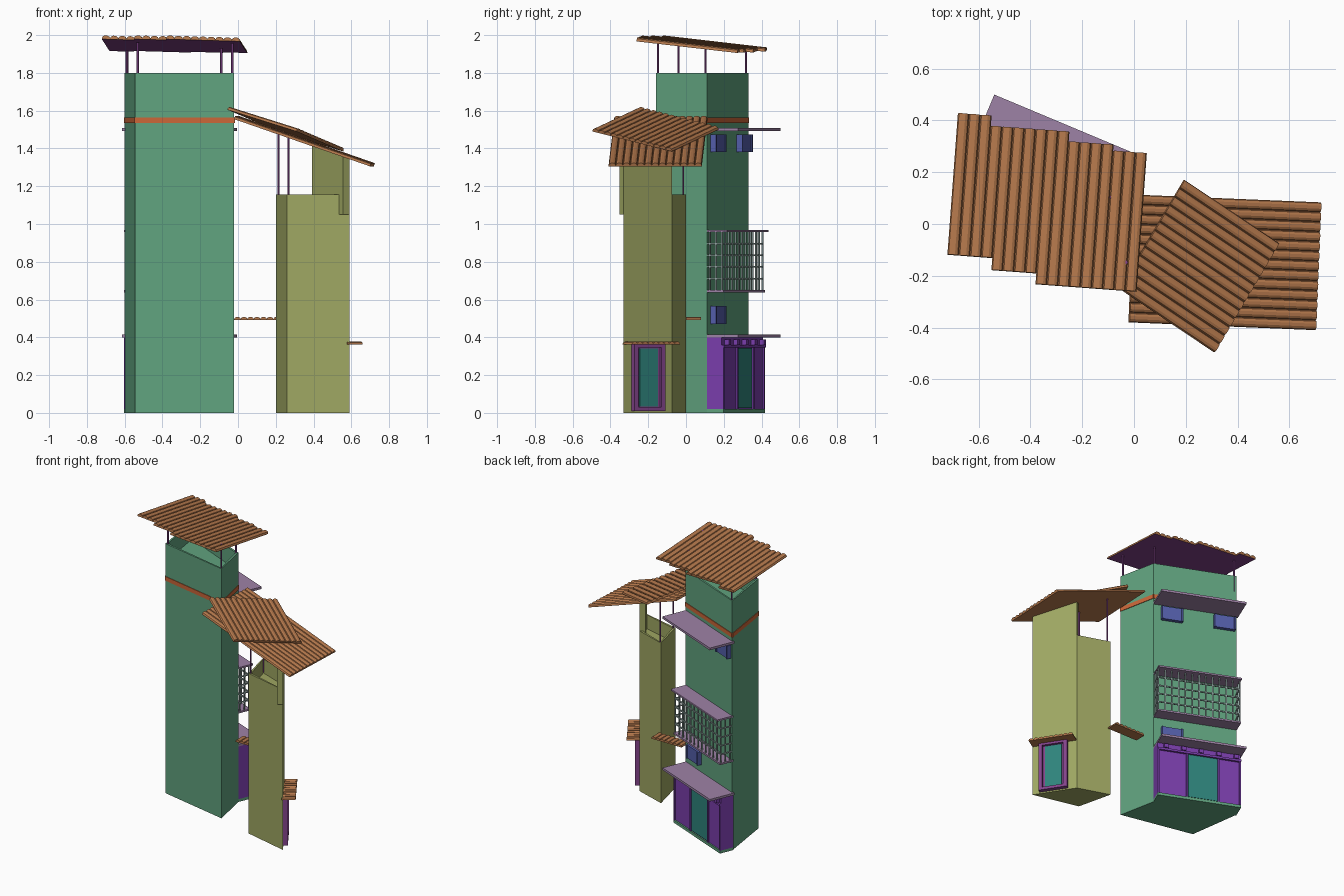
import bpy, bmesh, math
from mathutils import Vector

cube = bpy.data.objects.get("Cube")
if cube:
    bpy.data.objects.remove(cube, do_unlink=True)


def material(name, r, g, b):
    def linear(c):
        c /= 255
        return c / 12.92 if c < 0.04 else ((c + 0.055) / 1.055) ** 2.4
    m = bpy.data.materials.new(name)
    m.use_nodes = True
    colour = (linear(r), linear(g), linear(b), 1)
    m.diffuse_color = colour
    m.node_tree.nodes["Principled BSDF"].inputs["Base Color"].default_value = colour
    return m


green = material("green plaster", 96, 162, 126)
olive = material("olive plaster", 158, 166, 98)
brown = material("brown tile", 180, 120, 76)
mauve = material("mauve slab", 158, 130, 166)
plum = material("plum wood", 132, 68, 140)
violet = material("violet shopfront", 122, 62, 172)
teal = material("teal door", 46, 132, 124)
blue = material("blue window", 84, 94, 170)
orange = material("orange band", 202, 102, 56)
grey = material("pale grey metal", 150, 172, 168)


def finish(name, bm, *mats):
    bmesh.ops.recalc_face_normals(bm, faces=bm.faces)
    mesh = bpy.data.meshes.new(name)
    bm.to_mesh(mesh)
    bm.free()
    for m in mats:
        mesh.materials.append(m)
    ob = bpy.data.objects.new(name, mesh)
    bpy.context.scene.collection.objects.link(ob)
    return ob


def add_prism(bm, base, offset):
    """Closed prism from a polygon swept along an offset; returns the end caps."""
    a = [bm.verts.new(p) for p in base]
    b = [bm.verts.new(Vector(p) + Vector(offset)) for p in base]
    n = len(a)
    for i in range(n):
        bm.faces.new((a[i], a[(i + 1) % n], b[(i + 1) % n], b[i]))
    return bm.faces.new(a), bm.faces.new(b)


def tower(name, corners, height, mat, depth):
    """Plan polygon raised to a height, with a sunken roof terrace."""
    bm = bmesh.new()
    top = add_prism(bm, [(x, y, 0) for x, y in corners], (0, 0, height))[1]
    bmesh.ops.recalc_face_normals(bm, faces=bm.faces)
    bmesh.ops.inset_region(bm, faces=[top], thickness=0.018)
    floor = bmesh.ops.extrude_discrete_faces(bm, faces=[top])["faces"][0]
    bmesh.ops.translate(bm, verts=floor.verts, vec=(0, 0, -depth))
    return finish(name, bm, mat)


class Wall:
    """Local frame of a wall: s along it, d outwards, z up."""

    def __init__(self, p, q):
        self.p = Vector((*p, 0))
        run = Vector((*q, 0)) - self.p
        self.length = run.length
        self.t = run.normalized()
        self.n = Vector((self.t.y, -self.t.x, 0))

    def at(self, s, d, z):
        return self.p + self.t * s + self.n * d + Vector((0, 0, z))

    def boxes(self, name, mat, *items):
        bm = bmesh.new()
        for s0, s1, d0, d1, z0, z1 in items:
            base = [self.at(s, d, z0) for s, d in ((s0, d0), (s1, d0), (s1, d1), (s0, d1))]
            add_prism(bm, base, (0, 0, z1 - z0))
        return finish(name, bm, mat)


def tiles(name, origin, along, across, pitch, extents, under=brown):
    """Row of half-round tile strips; extents give each strip's start and end."""
    along, across = Vector(along).normalized(), Vector(across).normalized()
    up = across.cross(along).normalized()
    if up.z < 0:
        up = -up
    bm = bmesh.new()
    for i, (a0, a1) in enumerate(extents):
        mid = Vector(origin) + across * pitch * (i + 0.5) + along * a0
        arc = [math.pi * k / 5 for k in range(6)]
        pts = [mid + across * math.cos(t) * pitch / 2 + up * math.sin(t) * pitch * 0.36 for t in arc]
        pts += [mid - across * pitch / 2 - up * 0.005, mid + across * pitch / 2 - up * 0.005]
        add_prism(bm, pts, along * (a1 - a0))
    ob = finish(name, bm, brown, under)
    for f in ob.data.polygons:
        if f.normal.dot(up) < -0.9:
            f.material_index = 1
    return ob


def post(name, x, y, z0, z1, r=0.007):
    bm = bmesh.new()
    ring = [(x + r * math.cos(k * math.pi / 3), y + r * math.sin(k * math.pi / 3), z0) for k in range(6)]
    add_prism(bm, ring, (0, 0, z1 - z0))
    return finish(name, bm, plum)


# Main tower with its painted band
plan = [(-0.545, -0.05), (-0.02, -0.16), (-0.075, 0.11), (-0.6, 0.33)]
tower("main_tower", plan, 1.8, green, 0.12)
for i in range(4):
    side = Wall(plan[i], plan[(i + 1) % 4])
    side.boxes(f"band_{i}", orange, (0, side.length, -0.002, 0.004, 1.535, 1.565))

# Main roof with stepped eaves, and its posts
extents = []
for i in range(17):
    u = -0.71 + 0.0435 * (i + 0.5)
    front = -0.173 if u < -0.54 else -0.22 if u < -0.36 else -0.262
    back = 0.378 if u < -0.57 else 0.338 if u < -0.27 else 0.3 if u < -0.1 else 0.277
    extents.append((front, back))
tiles("main_roof", (-0.708, 0.053, 1.964), (0.074, 0.997, -0.115), (0.997, -0.074, -0.03),
      0.0435, extents, plum)
for name, x, y in (("front_left", -0.03, -0.148), ("front_right", -0.53, -0.04),
                   ("back_left", -0.088, 0.103), ("back_right", -0.588, 0.318)):
    post("roof_post_" + name, x, y, 1.68, 1.955 - 0.115 * y)

# Facade slabs and windows
face = Wall(plan[2], plan[3])
L = face.length
face.boxes("upper_eave", mauve, (0, L + 0.01, -0.01, 0.18, 1.492, 1.508))
face.boxes("shop_eave", mauve, (0, L + 0.01, -0.01, 0.18, 0.4, 0.416))
for name, s, z in (("upper_left", 0.05, 1.38), ("upper_right", 0.41, 1.38), ("lower", 0.05, 0.47)):
    face.boxes("window_" + name, blue, (s, s + 0.145, -0.01, 0.025, z, z + 0.095),
               (s, s + 0.012, 0.02, 0.032, z, z + 0.095),
               (s + 0.133, s + 0.145, 0.02, 0.032, z, z + 0.095))

# Balcony cage
face.boxes("balcony_slabs", mauve, (0, L, -0.01, 0.095, 0.638, 0.65),
           (0, L, -0.01, 0.115, 0.957, 0.969))
bars = []
r = 0.004
for i in range(13):
    s = 0.006 + (L - 0.012) * i / 12
    bars.append((s - r, s + r, 0.08, 0.088, 0.65, 0.957))
for s in (0.006, L - 0.006):
    for d in (0.015, 0.05):
        bars.append((s - r, s + r, d - r, d + r, 0.65, 0.957))
for k in range(1, 5):
    z = 0.65 + 0.307 * k / 5
    bars.append((0, L, 0.08, 0.088, z - r, z + r))
    for s in (0.006, L - 0.006):
        bars.append((s - r, s + r, 0, 0.085, z - r, z + r))
face.boxes("balcony_bars", grey, *bars)

# Ground floor shop
face.boxes("shop_plinth", green, (0, L, -0.01, 0.095, 0, 0.02))
face.boxes("shop_walls", violet, (0, L, -0.01, 0.085, 0.02, 0.4))
face.boxes("shop_beam", violet, (0, L, 0.08, 0.1, 0.345, 0.36))
face.boxes("shop_brackets", violet, *[(0.04 + 0.12 * i, 0.07 + 0.12 * i, 0.08, 0.11, 0.36, 0.388) for i in range(5)])
face.boxes("shop_columns", violet, *[(s, s + 0.012, 0.08, 0.096, 0.02, 0.345)
                                     for s in (0, 0.195, 0.41, L - 0.012)])
face.boxes("shop_door", teal, (0.21, 0.408, 0.084, 0.09, 0.025, 0.343))

# Small tower with one taller wall that meets its roof
plan2 = [(0.26, -0.25), (0.59, -0.33), (0.425, -0.075), (0.2, 0)]
tower("small_tower", plan2, 1.155, olive, 0.1)
side = Wall(plan2[1], plan2[2])
W = side.length
tall = side.boxes("tall_wall", olive, (0, W, -0.04, 0, 1.05, 1.4))
for v in tall.data.vertices:
    if v.co.z > 1.2:
        v.co.z = 1.305 + 0.34 * (0.715 - v.co.x)
post("small_post_front", 0.268, -0.238, 1.06, 1.47, 0.005)
post("small_post_back", 0.215, -0.015, 1.06, 1.48, 0.005)

# Two overlapping roofs of the small tower
tiles("lower_tile_roof", (-0.02, -0.38, 1.56), (0.72, -0.03, -0.25), (0.03, 0.72, 0),
      0.038, [(0, 0.763)] * 13)
tiles("upper_tile_roof", (-0.055, -0.25, 1.61), (0.365, -0.245, -0.115), (0.245, 0.415, -0.105),
      0.0385, [(0, 0.455)] * 13)

# Side door with frame and canopy
side.boxes("side_door_frame", plum, (0.05, 0.075, -0.01, 0.03, 0.01, 0.36),
           (0.22, 0.245, -0.01, 0.03, 0.01, 0.36), (0.05, 0.245, -0.01, 0.03, 0.345, 0.365),
           (0.05, 0.245, -0.01, 0.03, 0.01, 0.03))
side.boxes("side_door_reveal", plum, (0.075, 0.22, -0.01, 0.012, 0.03, 0.345))
side.boxes("side_door", teal, (0.09, 0.205, 0.01, 0.018, 0.035, 0.34))
tiles("side_canopy", side.at(0, 0, 0.366), side.n, side.t, 0.0335, [(-0.01, 0.083)] * 9)

# Canopy bridging the two towers
tiles("bridge_canopy", (-0.02, 0, 0.496), (0, 1, 0), (1, 0, 0), 0.0345, [(0, 0.08)] * 7)
